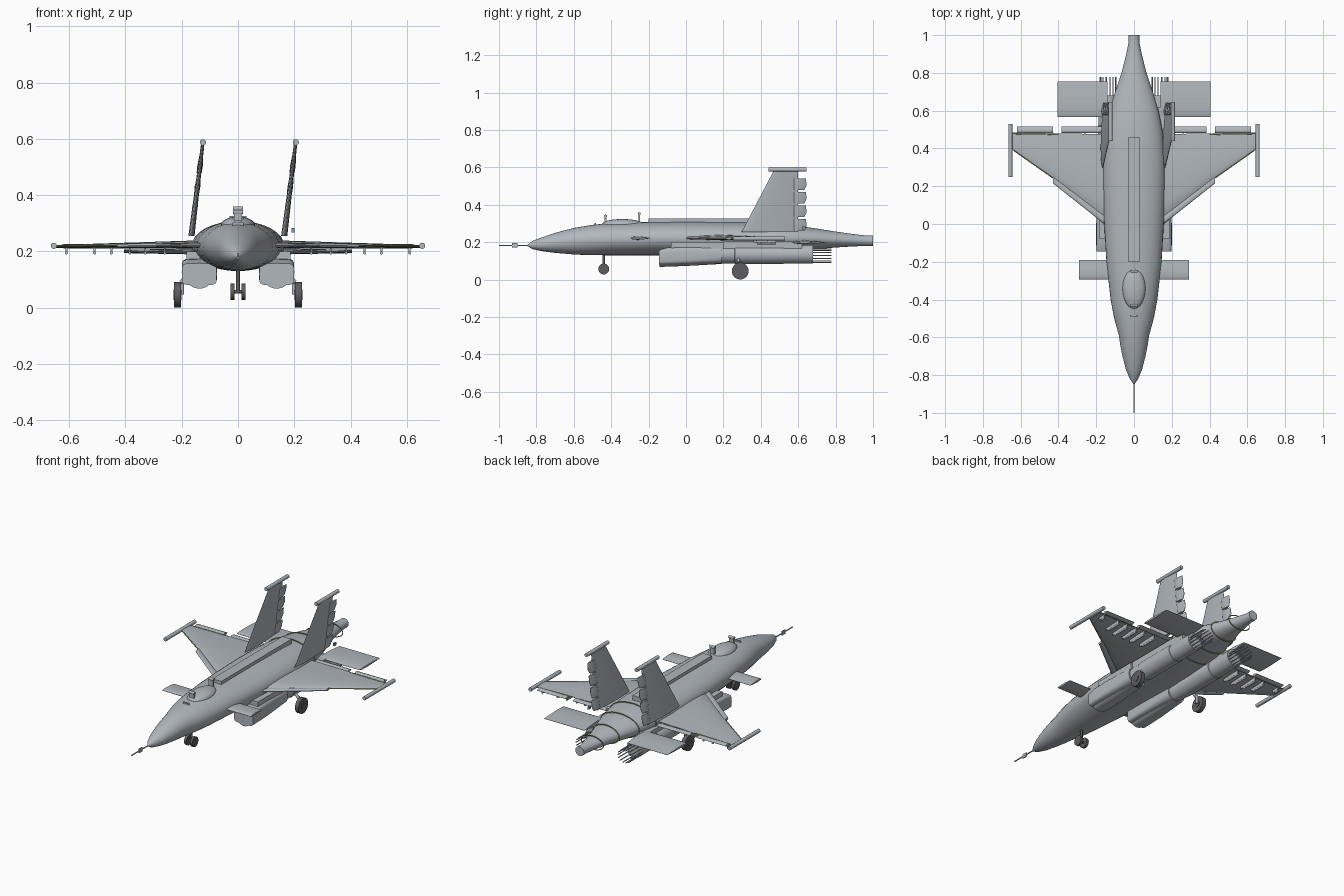
import bpy, bmesh, math
from mathutils import Vector

if "Cube" in bpy.data.objects:
    bpy.data.objects.remove(bpy.data.objects["Cube"])


def material(name, rgb):
    m = bpy.data.materials.new(name)
    m.diffuse_color = (*rgb, 1)
    m.use_nodes = True
    m.node_tree.nodes["Principled BSDF"].inputs["Base Color"].default_value = m.diffuse_color
    return m


GREY = material("airframe grey", (0.44, 0.475, 0.51))
DARK = material("dark rubber", (0.11, 0.11, 0.115))
GREEN = material("olive green", (0.29, 0.36, 0.12))
BLUE = material("lamp blue", (0.22, 0.34, 0.48))


def mesh(name, verts, faces, mat):
    me = bpy.data.meshes.new(name)
    me.from_pydata(verts, [], faces)
    bm = bmesh.new()
    bm.from_mesh(me)
    bmesh.ops.recalc_face_normals(bm, faces=bm.faces)
    bm.to_mesh(me)
    bm.free()
    me.materials.append(mat)
    ob = bpy.data.objects.new(name, me)
    bpy.context.collection.objects.link(ob)
    return ob


def loft(name, rings, mat=GREY, caps=True):
    n = len(rings[0])
    verts = [v for r in rings for v in r]
    faces = [(i * n + j, i * n + (j + 1) % n, (i + 1) * n + (j + 1) % n, (i + 1) * n + j)
             for i in range(len(rings) - 1) for j in range(n)]
    if caps:
        faces += [tuple(range(n)), tuple(range(len(verts) - n, len(verts)))]
    return mesh(name, verts, faces, mat)


def oval(y, hw, z0, z1, cx=0, power=1.0, n=32):
    """Cross-section across y; a power under 1 makes it boxier."""
    ring = []
    for i in range(n):
        a = 2 * math.pi * i / n
        c, s = math.cos(a), math.sin(a)
        ring.append((cx + hw * math.copysign(abs(c) ** power, c), y,
                     (z0 + z1) / 2 + (z1 - z0) / 2 * math.copysign(abs(s) ** power, s)))
    return ring


def box(name, x0, x1, y0, y1, z0, z1, mat=GREY):
    return loft(name, [[(x, y0, z0), (x, y1, z0), (x, y1, z1), (x, y0, z1)]
                       for x in (x0, x1)], mat)


def rod(name, a, b, r, mat=GREY, n=12):
    a, b = Vector(a), Vector(b)
    d = (b - a).normalized()
    u = d.orthogonal().normalized()
    w = d.cross(u)
    circle = [u * math.cos(2 * math.pi * i / n) * r + w * math.sin(2 * math.pi * i / n) * r
              for i in range(n)]
    return loft(name, [[p + c for c in circle] for p in (a, b)], mat)


def hoop(name, y, hw, z0, z1, w):
    """Flat oval ring standing across y."""
    loft(name, [oval(y, hw, z0, z1), oval(y, hw + w, z0 - w, z1 + w)], GREEN, caps=False)


FOIL = [(0, .08), (.05, .5), (.15, .8), (.35, 1), (.6, .8), (.82, .42), (1, .08)]


def foil(name, sections, upright=False, mat=GREY):
    """Aerofoil through sections (x, z, leading y, trailing y, thickness)."""
    rings = []
    for x, z, y0, y1, t in sections:
        ring = []
        for f, h in FOIL + [(f, -h) for f, h in reversed(FOIL)]:
            o = h * t / 2
            ring.append((x + (o if upright else 0), y0 + (y1 - y0) * f, z + (0 if upright else o)))
        rings.append(ring)
    return loft(name, rings, mat)


# Fuselage: y, half width, bottom, top
BODY = [(-.85, .002, .18, .185), (-.82, .022, .163, .207), (-.77, .043, .152, .226),
        (-.7, .061, .143, .25), (-.64, .073, .138, .266), (-.59, .080, .134, .278),
        (-.5, .105, .131, .293), (-.4, .124, .13, .303), (-.2, .146, .13, .308),
        (0, .158, .13, .309), (.2, .165, .13, .308), (.36, .164, .134, .305),
        (.5, .15, .145, .298), (.6, .13, .154, .287), (.7, .1, .163, .273),
        (.8, .066, .172, .257), (.9, .041, .178, .243), (.96, .029, .18, .236), (1.0, .028, .18, .236)]
loft("fuselage", [oval(*s) for s in BODY])


def body_at(y):
    for a, b in zip(BODY, BODY[1:]):
        if a[0] <= y <= b[0]:
            f = (y - a[0]) / (b[0] - a[0])
            return [p + (q - p) * f for p, q in zip(a, b)]


# Canopy, spine and sensor stalks
loft("canopy_bulge", [oval(-.34 - .11 * math.cos(a), .06 * math.sin(a) + .001,
                           .28 - .02 * math.sin(a), .296 + .028 * math.sin(a))
                      for a in [math.pi * i / 12 for i in range(13)]])
box("dorsal_spine", -.03, .03, -.2, .46, .28, .326)
for y, top in ((-.43, .348), (-.25, .36)):
    box("sensor_stalk", -.014, .014, y - .005, y + .005, .29, top - .01)
    rod("sensor_head", (-.018, y, top - .008), (.018, y, top - .008), .008)
box("windscreen_sensor", -.02, .02, -.49, -.482, .285, .302)

# Nose probe with vanes
rod("nose_probe", (0, -1, .183), (0, -.84, .183), .0035, GREY, 8)
box("probe_vane", -.003, .003, -.93, -.90, .171, .195)

# Green rings round the tail
for ring_y in (.5, .62, .75):
    hoop("tail_band", *body_at(ring_y), .006)
hoop("tail_hoop", .88, .07, .178, .25, .006)

for s in (-1, 1):
    # Wing, slat, flaps and tip rod
    foil("wing", [(s * .12, .225, .015, .475, .03), (s * .4, .221, .222, .48, .02),
                  (s * .65, .218, .398, .485, .01)])
    foil("leading_edge_slat", [(s * .16, .223, .002, .05, .014), (s * .43, .22, .216, .26, .014)])
    for x0, x1 in ((.17, .385), (.43, .62)):
        foil("flap", [(s * x, .219, .482, .516, .016) for x in (x0, x1)])
    rod("wing_tip_rod", (s * .655, .25, .22), (s * .655, .53, .22), .011)
    # Hinge fairings under the wing
    for x in (.26, .33, .385, .45, .51, .61):
        y0 = max(.36, .34 + (x - .45) * .6)
        box("flap_fairing", s * x - .003, s * x + .003, y0, .48, .198, .218)
        rod("fairing_tip", (s * x, y0 + .02, .194), (s * x, .48, .194), .005)
    # Green seams along the wing edges
    rod("leading_seam", (s * .33, .171, .2222), (s * .4, .223, .2212), .003, GREEN, 8)
    rod("leading_seam_outer", (s * .4, .223, .2212), (s * .64, .392, .2185), .003, GREEN, 8)
    rod("trailing_seam", (s * .4, .474, .221), (s * .64, .478, .2185), .003, GREEN, 8)

    # Tailplane and canard
    foil("tailplane", [(s * .14, .2, .567, .755, .022), (s * .405, .2, .567, .755, .012)])
    foil("canard", [(s * .1, .222, -.295, -.19, .02), (s * .29, .222, -.295, -.19, .012)])

    # Upright fins lean the same way on both sides
    bx = s * .165

    def lean(z):
        return bx + .04 * (z - .26) / .325
    foil("tail_fin", [(lean(z), z, .30 + .17 * (z - .26) / .325, .60, t)
                      for z, t in ((.255, .022), (.585, .012))], True)
    rod("fin_tip_rod", (lean(.588), .44, .588), (lean(.588), .645, .588), .011)
    for k in range(4):
        z = .262 + k * .072
        foil("rudder_segment", [(lean(z), z, .575, .632, .018), (lean(z + .025), z + .025, .575, .644, .02),
                                (lean(z + .062), z + .062, .575, .642, .014)], True)

    # Intake with round pod inside, engine tube and exhaust rods
    cx = s * .1375
    loft("air_intake", [oval(y, hw, z0, z1, cx, p) for y, hw, z0, z1, p in (
        (-.145, .062, .08, .158, .35), (-.1, .0625, .08, .172, .35),
        (.0, .0625, .082, .176, .4), (.19, .056, .085, .182, .7))])
    loft("intake_pod", [oval(y, .05, z0, z0 + .09, cx) for y, z0 in ((-.143, .068), (0, .073), (.19, .084))])
    box("intake_pylon", cx - .045, cx + .05, -.08, .2, .16, .2)
    loft("engine_tube", [oval(y, r, .136 - r, .136 + r, cx) for y, r in (
        (.18, .05), (.26, .05), (.262, .053), (.52, .053), (.522, .05), (.68, .05))])
    box("engine_pylon", cx - .03, cx + .04, .2, .62, .15, .205)
    for k in range(14):
        a = 2 * math.pi * k / 14
        x, z = cx + .043 * math.cos(a), .128 + .037 * math.sin(a)
        rod("exhaust_rod", (x, .66, z), (x, .777, z), .003, GREY, 6)

    # Main landing gear
    rod("main_wheel", (s * .203, .29, .046), (s * .227, .29, .046), .045, DARK, 28)
    rod("main_hub", (s * .2, .29, .046), (s * .229, .29, .046), .018, DARK, 16)
    rod("main_leg", (s * .198, .29, .046), (s * .198, .29, .095), .007, GREY)
    rod("main_brace", (s * .203, .28, .09), (s * .165, .28, .125), .008, GREY)

    # Nose wheels
    rod("nose_wheel", (s * .012, -.44, .057), (s * .027, -.44, .057), .029, DARK, 24)

# Small lamp beside the right fin
box("side_lamp", .19, .2, .62, .64, .267, .283, BLUE)

# Nose gear leg and axle
rod("nose_leg", (0, -.44, .05), (0, -.44, .14), .007, DARK)
rod("nose_axle", (-.027, -.44, .057), (.027, -.44, .057), .006, DARK)

# Keep edges sharp, round the rest
bpy.ops.object.select_all(action="DESELECT")
for ob in bpy.context.scene.objects:
    if ob.type == "MESH":
        ob.select_set(True)
        bpy.context.view_layer.objects.active = ob
bpy.ops.object.shade_smooth_by_angle(angle=math.radians(32))
